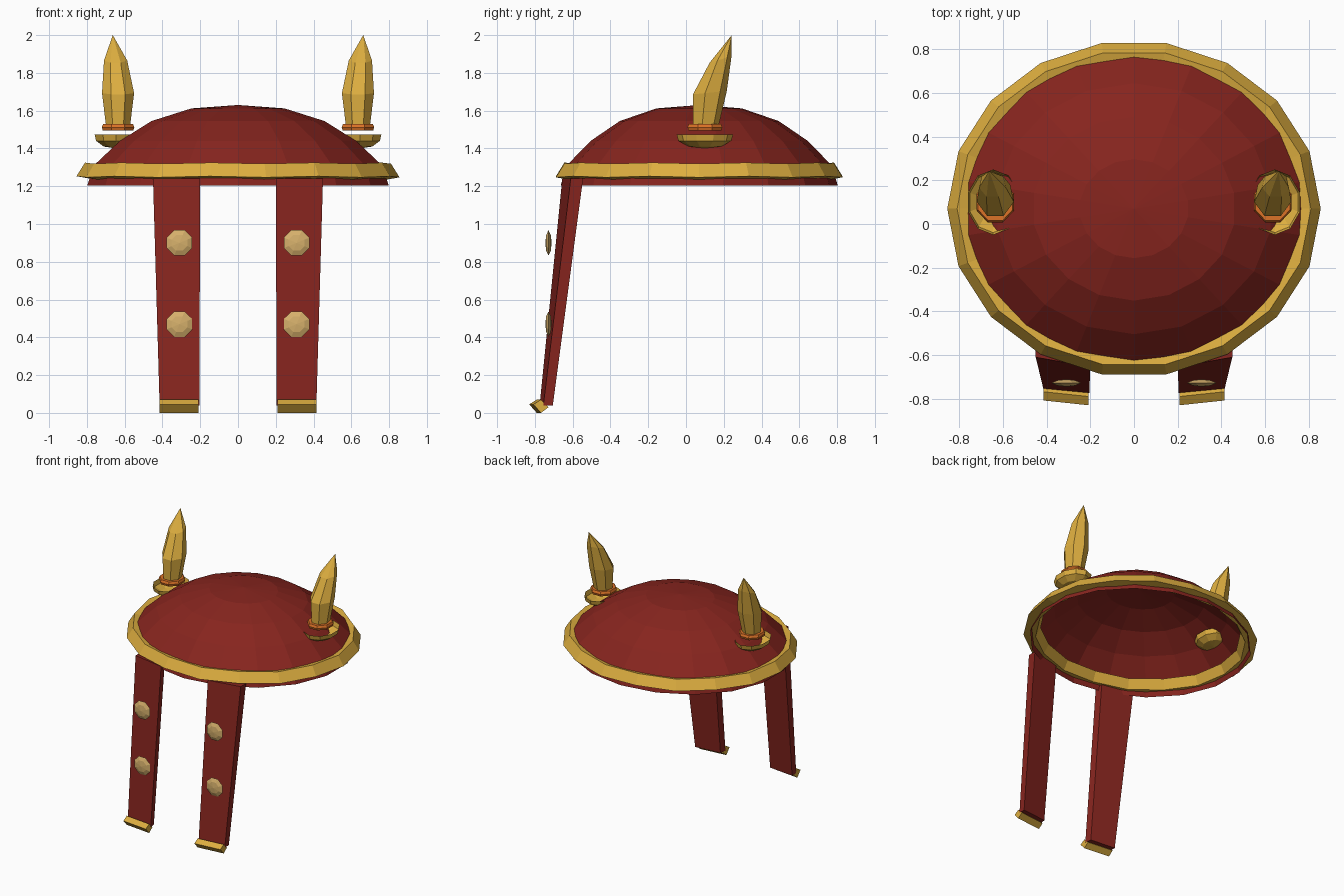
import bpy, bmesh
from math import sin, cos, pi, radians

if "Cube" in bpy.data.objects:
    bpy.data.objects.remove(bpy.data.objects["Cube"])


def material(name, rgb):
    m = bpy.data.materials.new(name)
    m.diffuse_color = (*rgb, 1)
    m.use_nodes = True
    m.node_tree.nodes["Principled BSDF"].inputs["Base Color"].default_value = m.diffuse_color
    return m


RED = material("red", (0.24, 0.018, 0.013))
GOLD = material("gold", (0.72, 0.42, 0.05))
ORANGE = material("orange", (0.72, 0.17, 0.02))
TAN = material("tan", (0.68, 0.44, 0.15))


def loft(name, rings, mat, cap_start=True, cap_end=True):
    """Skin a list of equal-length point rings; a one-point ring makes a tip."""
    bm = bmesh.new()
    vs = [[bm.verts.new(p) for p in r] for r in rings]
    for a, b in zip(vs, vs[1:]):
        n = max(len(a), len(b))
        for i in range(n):
            j = (i + 1) % n
            if len(b) == 1:
                bm.faces.new((a[i], a[j], b[0]))
            elif len(a) == 1:
                bm.faces.new((a[0], b[j], b[i]))
            else:
                bm.faces.new((a[i], a[j], b[j], b[i]))
    if cap_start and len(vs[0]) > 2:
        bm.faces.new(vs[0][::-1])
    if cap_end and len(vs[-1]) > 2:
        bm.faces.new(vs[-1])
    bmesh.ops.recalc_face_normals(bm, faces=bm.faces)
    me = bpy.data.meshes.new(name)
    bm.to_mesh(me)
    bm.free()
    me.materials.append(mat)
    ob = bpy.data.objects.new(name, me)
    bpy.context.collection.objects.link(ob)
    return ob


def ellipse(cx, cy, z, rx, ry, n, start=pi / 2, tilt=0.0):
    ring = []
    for i in range(n):
        a = start + 2 * pi * i / n
        ring.append((cx + rx * cos(a), cy + ry * sin(a), z + tilt * sin(a) * ry))
    return ring


CY = 0.07  # centre of the dome in y

# dome: open shell, 18 sides
profile = [(0.81, 1.205), (0.775, 1.31), (0.635, 1.44), (0.465, 1.545), (0.25, 1.612)]
loft("dome", [ellipse(0, CY, z, r, r * 0.905, 18) for r, z in profile] + [[(0, CY, 1.63)]],
     RED, cap_start=False)

# rim: 18 separate tilted blocks around the dome
section = [(-0.02, 1.322), (0.025, 1.25), (-0.06, 1.235), (-0.095, 1.305)]
for k in range(18):
    a = radians(90 + 20 * k)
    ends = []
    for d in (-1, 1):
        b = a + d * radians(10)
        ring = []
        for off, z in section:
            r = (0.83 + off) / cos(radians(10)) * 0.985
            ring.append((r * cos(b), CY + (r - 0.085) * sin(b), z + 0.006 * d * (-1) ** k * 0.5))
        ends.append(ring)
    loft(f"rim_block_{k + 1}", ends, GOLD)

for s, side in ((1, "right"), (-1, "left")):
    # hanging strap, tapered and turned slightly outward
    top = [(.20, -.655), (.208, -.60), (.45, -.545), (.45, -.61)]
    low = [(.205, -.775), (.213, -.725), (.415, -.705), (.415, -.755)]
    loft(f"strap_{side}", [[(s * x, y, 1.24) for x, y in top],
                           [(s * x, y, 0.04) for x, y in low]], RED)

    # gold tip across the strap's lower end
    tip = [(-.83, .045), (-.79, .07), (-.75, .03), (-.79, 0)]
    loft(f"strap_tip_{side}", [[(s * .208, y, z) for y, z in tip],
                               [(s * .415, y + .022, z) for y, z in tip]], GOLD)

    # flat octagonal studs in front of the strap
    for z0, pos in ((0.90, "upper"), (0.47, "lower")):
        rings = [[(s * .31, -.745, z0)]]
        for y, r in ((-.74, .045), (-.728, .073), (-.716, .045)):
            rings.append([(s * .31 + r * cos(i * pi / 4 + pi / 8), y,
                           z0 + r * sin(i * pi / 4 + pi / 8)) for i in range(8)])
        loft(f"stud_{pos}_{side}", rings + [[(s * .31, -.711, z0)]], TAN)

    # open cup under the horn
    cup = [(1.0, 1.475), (0.93, 1.44), (0.58, 1.41)]
    loft(f"horn_cup_{side}", [ellipse(s * .645, .1, z, .12 * r, .15 * r, 10) for r, z in cup]
         + [[(s * .645, .1, 1.40)]], GOLD, cap_start=False)

    # orange collar
    collar = [(.094, 1.495), (.10, 1.512), (.092, 1.53)]
    loft(f"horn_collar_{side}", [ellipse(s * .635, .1, z, r * .93, r, 8, pi / 8)
                                 for r, z in collar], ORANGE)

    # horn leaning backward
    horn = [(.635, .102, 1.525, .066, .072, 0), (.635, .122, 1.695, .087, .094, .1),
            (.648, .18, 1.87, .063, .061, .3)]
    loft(f"horn_{side}", [ellipse(s * x, y, z, rx, ry, 7, pi / 2, t)
                          for x, y, z, rx, ry, t in horn] + [[(s * .663, .242, 2.0)]], GOLD)
